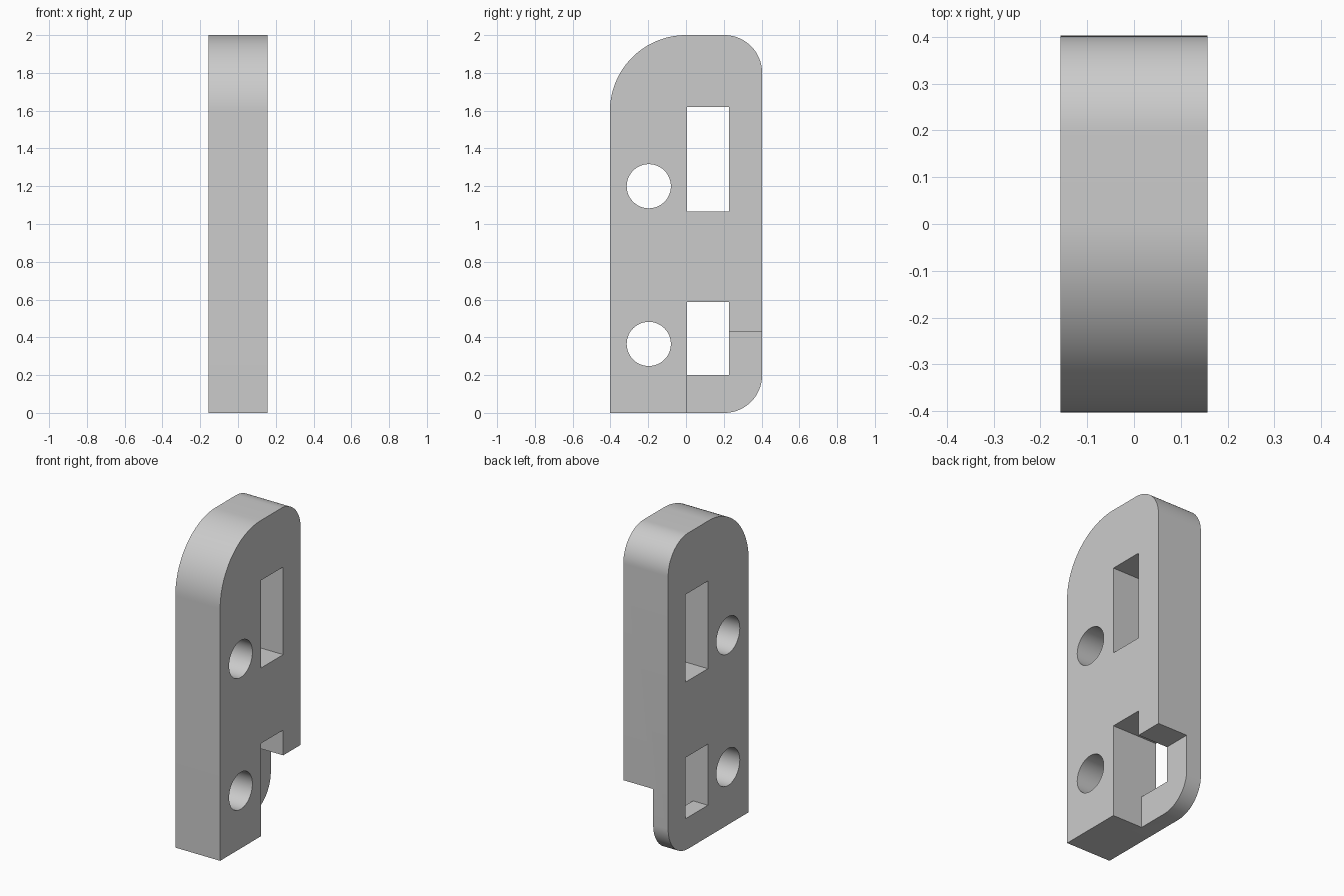
import bpy, bmesh, math

cube = bpy.data.objects.get("Cube")
if cube:
    bpy.data.objects.remove(cube, do_unlink=True)

HALF_W = 0.157      # half thickness of the plate
HALF_D = 0.403      # half depth of the plate
SLOT_Y = (0.005, 0.228)

grey = bpy.data.materials.new("light grey")
grey.use_nodes = True
grey.diffuse_color = (0.6, 0.6, 0.6, 1)
grey.node_tree.nodes["Principled BSDF"].inputs["Base Color"].default_value = (0.6, 0.6, 0.6, 1)


def arc(cy, cz, r, start, end, steps):
    """Points along an arc in the side profile, angles in degrees."""
    angles = [math.radians(start + (end - start) * i / steps) for i in range(steps + 1)]
    return [(cy + r * math.cos(a), cz + r * math.sin(a)) for a in angles]


def prism(name, profile, x0, x1):
    """Extrude a side profile (y, z) from x0 to x1."""
    bm = bmesh.new()
    face = bm.faces.new([bm.verts.new((x0, y, z)) for y, z in profile])
    out = bmesh.ops.extrude_face_region(bm, geom=[face])
    moved = [v for v in out["geom"] if isinstance(v, bmesh.types.BMVert)]
    bmesh.ops.translate(bm, verts=moved, vec=(x1 - x0, 0, 0))
    bmesh.ops.recalc_face_normals(bm, faces=bm.faces)
    mesh = bpy.data.meshes.new(name)
    bm.to_mesh(mesh)
    bm.free()
    mesh.materials.append(grey)
    obj = bpy.data.objects.new(name, mesh)
    bpy.context.collection.objects.link(obj)
    return obj


def rect(y0, y1, z0, z1):
    return [(y0, z0), (y1, z0), (y1, z1), (y0, z1)]


# Plate with a square lower front corner and three rounded corners
outline = [(-HALF_D, 0)]
outline += arc(HALF_D - 0.2, 0.2, 0.2, -90, 0, 20)
outline += arc(HALF_D - 0.2, 1.8, 0.2, 0, 90, 20)
outline += arc(0, 2 - HALF_D, HALF_D, 90, 180, 32)
plate = prism("plate", outline, -HALF_W, HALF_W)

# Through slots, screw holes and the notch in the lower back left
cutters = [
    prism("upper_slot_cutter", rect(*SLOT_Y, 1.065, 1.62), -0.3, 0.3),
    prism("lower_slot_cutter", rect(*SLOT_Y, 0.2, 0.587), -0.3, 0.3),
    prism("notch_cutter", rect(SLOT_Y[0], 0.6, -0.2, 0.427), -HALF_W / 3, 0.3),
]
for z in (0.365, 1.2):
    circle = arc(-0.197, z, 0.117, 0, 360, 48)[:-1]
    cutters.append(prism("hole_cutter", circle, -0.3, 0.3))

bpy.ops.object.select_all(action="DESELECT")
bpy.context.view_layer.objects.active = plate
plate.select_set(True)
for cutter in cutters:
    cutter.hide_render = True
    mod = plate.modifiers.new("cut", "BOOLEAN")
    mod.operation = "DIFFERENCE"
    mod.solver = "EXACT"
    mod.object = cutter
    bpy.ops.object.modifier_apply(modifier=mod.name)
    bpy.data.objects.remove(cutter, do_unlink=True)

bpy.ops.object.shade_smooth_by_angle(angle=math.radians(30))
